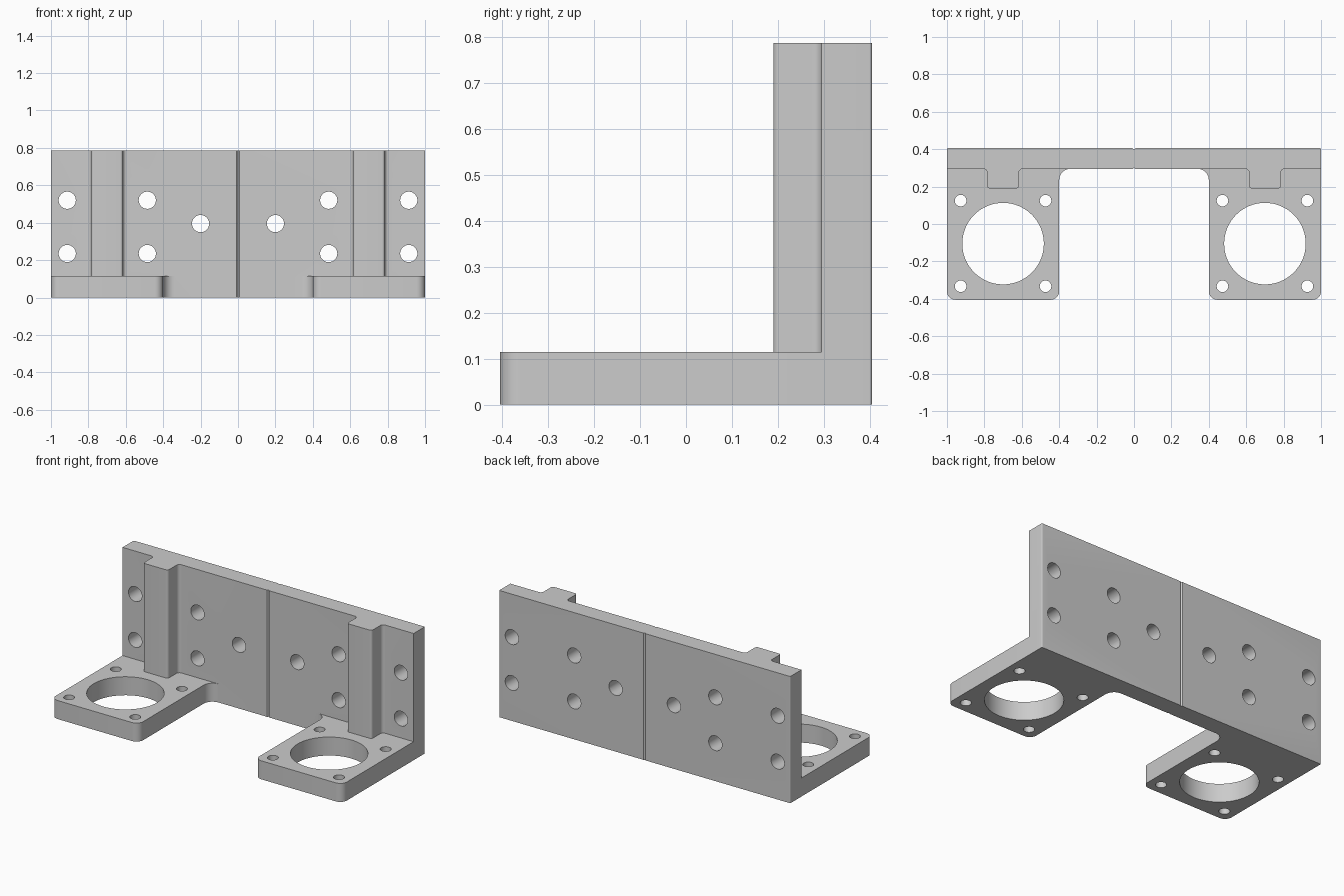
import bpy, bmesh, math
from mathutils import Vector, Matrix

cube = bpy.data.objects.get("Cube")
if cube:
    bpy.data.objects.remove(cube, do_unlink=True)

HEIGHT, BASE = 0.787, 0.115        # wall height, foot thickness
FRONT, BACK = 0.295, 0.405         # wall front and back

grey = bpy.data.materials.new("plain grey")
grey.use_nodes = True
grey.diffuse_color = (0.6, 0.6, 0.6, 1)
grey.node_tree.nodes["Principled BSDF"].inputs["Base Color"].default_value = grey.diffuse_color


def rounded(points, steps=8):
    """Round each (x, y, radius) corner of a closed outline."""
    out = []
    for i, (x, y, r) in enumerate(points):
        p = Vector((x, y))
        if not r:
            out.append(p)
            continue
        a = (Vector(points[i - 1][:2]) - p).normalized()
        b = (Vector(points[(i + 1) % len(points)][:2]) - p).normalized()
        half = a.angle(b) / 2
        reach = r / math.tan(half)
        centre = p + (a + b).normalized() * r / math.sin(half)
        start, end = p + a * reach - centre, p + b * reach - centre
        sweep = start.angle_signed(end)
        for k in range(steps + 1):
            out.append(centre + Matrix.Rotation(-sweep * k / steps, 2) @ start)
    return out


def make_object(name, bm):
    bmesh.ops.recalc_face_normals(bm, faces=bm.faces)
    mesh = bpy.data.meshes.new(name)
    bm.to_mesh(mesh)
    bm.free()
    mesh.materials.append(grey)
    obj = bpy.data.objects.new(name, mesh)
    bpy.context.collection.objects.link(obj)
    return obj


def extrude(name, outline, height):
    bm = bmesh.new()
    face = bm.faces.new([bm.verts.new((p.x, p.y, 0)) for p in outline])
    grown = bmesh.ops.extrude_face_region(bm, geom=[face])["geom"]
    bmesh.ops.translate(bm, vec=(0, 0, height),
                        verts=[v for v in grown if isinstance(v, bmesh.types.BMVert)])
    return make_object(name, bm)


def combine(target, other, operation):
    mod = target.modifiers.new(operation.lower(), "BOOLEAN")
    mod.object, mod.operation, mod.solver = other, operation, "EXACT"
    bpy.context.view_layer.objects.active = target
    bpy.ops.object.modifier_apply(modifier=mod.name)
    bpy.data.objects.remove(other, do_unlink=True)


# Upright wall with ribs and a shallow seam groove in the middle
seam = 0.007
half = [(seam, FRONT, 0), (0.615, FRONT, 0.02), (0.615, 0.19, 0.015),
        (0.785, 0.19, 0.015), (0.785, FRONT, 0.02), (1, FRONT, 0),
        (1, BACK, 0.006), (seam, BACK, 0)]
wall = ([(0, FRONT + seam, 0)] + half + [(0, BACK - seam, 0)]
        + [(-x, y, r) for x, y, r in reversed(half)])
bracket = extrude("motor_bracket", rounded(wall), HEIGHT)

# Two mounting feet with rounded front corners and a fillet into the wall
for side in (1, -1):
    foot = [(1, 0.35, 0), (1, -0.405, 0.045), (0.4, -0.405, 0.045),
            (0.4, FRONT, 0.06), (0.3, FRONT, 0), (0.3, 0.35, 0)]
    outline = rounded([(side * x, y, r) for x, y, r in foot])
    combine(bracket, extrude("foot", outline, BASE), "UNION")

# Holes through the feet and the wall
holes = bmesh.new()


def drill(centre, radius, depth, turn=0, segments=32):
    place = Matrix.Translation(centre) @ Matrix.Rotation(turn, 4, "X")
    bmesh.ops.create_cone(holes, cap_ends=True, segments=segments, radius1=radius,
                          radius2=radius, depth=depth, matrix=place)


for side in (1, -1):
    drill((side * 0.7, -0.105, BASE / 2), 0.218, 0.3, segments=64)
    for x in (0.473, 0.927):
        for y in (0.125, -0.333):
            drill((side * x, y, BASE / 2), 0.031, 0.3)
    for x, z in ((0.2, 0.395), (0.485, 0.235), (0.485, 0.52), (0.913, 0.235), (0.913, 0.52)):
        drill((side * x, 0.35, z), 0.046, 0.2, math.pi / 2)
cutter = make_object("hole_cutter", holes)
cutter.hide_render = True
combine(bracket, cutter, "DIFFERENCE")

# Smooth rounded surfaces, crisp edges
bpy.ops.object.select_all(action="DESELECT")
bracket.select_set(True)
bpy.context.view_layer.objects.active = bracket
bpy.ops.object.shade_smooth_by_angle(angle=math.radians(30))
